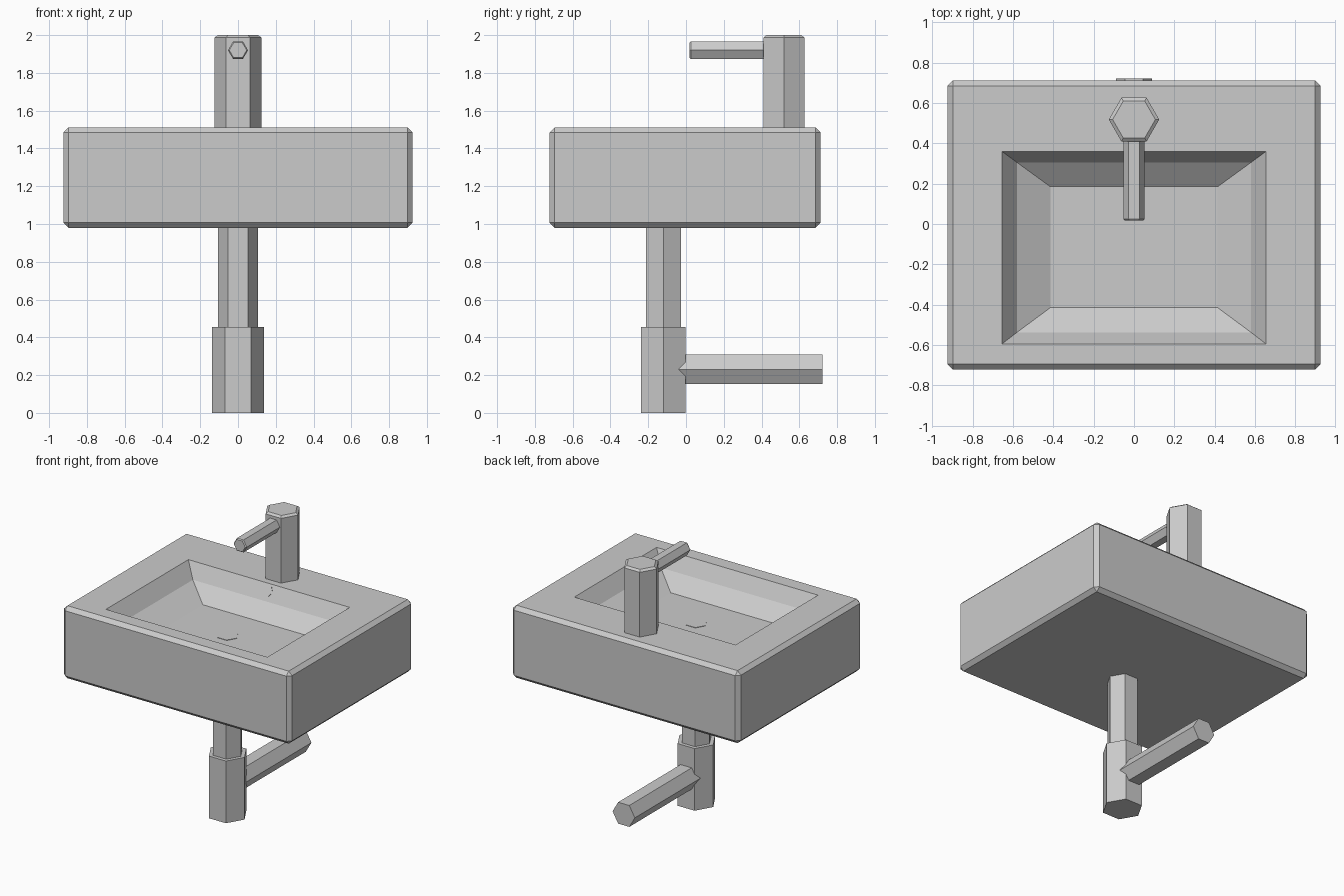
import bpy, bmesh
from math import cos, sin, pi, atan2
from mathutils import Matrix

old = bpy.data.objects.get("Cube")
if old:
    bpy.data.objects.remove(old, do_unlink=True)

# Single plain grey
grey = bpy.data.materials.new("plain_grey")
grey.use_nodes = True
colour = (0.6, 0.6, 0.6, 1)
grey.diffuse_color = colour
grey.node_tree.nodes["Principled BSDF"].inputs["Base Color"].default_value = colour


def finish(name, bm):
    bmesh.ops.recalc_face_normals(bm, faces=bm.faces)
    mesh = bpy.data.meshes.new(name)
    bm.to_mesh(mesh)
    bm.free()
    mesh.materials.append(grey)
    obj = bpy.data.objects.new(name, mesh)
    bpy.context.collection.objects.link(obj)
    return obj


def hex_prism(name, origin, sections, tilt=0.0):
    """Six-sided bar through (distance, radius) sections, tilted about x from +z."""
    bm = bmesh.new()
    rings = [[bm.verts.new((r * cos(i * pi / 3), r * sin(i * pi / 3), d))
              for i in range(6)] for d, r in sections]
    for low, high in zip(rings, rings[1:]):
        for i in range(6):
            j = (i + 1) % 6
            bm.faces.new((low[i], low[j], high[j], high[i]))
    bm.faces.new(rings[0][::-1])
    bm.faces.new(rings[-1])
    bm.transform(Matrix.Translation(origin) @ Matrix.Rotation(tilt, 4, 'X'))
    return finish(name, bm)


# Basin: chamfered block with a two-slope bowl sunk in its top
half_x, front, back, bottom, top = 0.925, -0.722, 0.712, 0.98, 1.512
bm = bmesh.new()
bmesh.ops.create_cube(bm, size=1)
for v in bm.verts:
    v.co = (half_x if v.co.x > 0 else -half_x,
            back if v.co.y > 0 else front,
            top if v.co.z > 0 else bottom)
bmesh.ops.bevel(bm, geom=bm.edges[:], offset=0.027, segments=1, affect='EDGES')
bm.normal_update()
floor = max(bm.faces, key=lambda f: f.calc_center_median().z)
# Each ring: half width, front y, back y, height
bowl_rings = [(0.655, -0.595, 0.36, top),
              (0.58, -0.537, 0.305, top - 0.107),
              (0.415, -0.415, 0.185, top - 0.2)]
for width, y_front, y_back, z in bowl_rings:
    bmesh.ops.inset_individual(bm, faces=[floor], thickness=0.05)
    mid_y = floor.calc_center_median().y
    for v in floor.verts:
        v.co = (width if v.co.x > 0 else -width,
                y_back if v.co.y > mid_y else y_front, z)
finish("basin", bm)

# Drain cover on the bowl floor and overflow cover on the back slope
hex_prism("drain_cover", (0, -0.12, top - 0.2), [(-0.002, 0.075), (0.003, 0.075)])
slope = atan2(0.107, 0.055)
hex_prism("overflow_cover", (0, 0.338, top - 0.043),
          [(-0.002, 0.045), (0.003, 0.045)], slope)

# Tap
hex_prism("tap_body", (0, 0.518, 0),
          [(1.5, 0.125), (1.987, 0.125), (2.0, 0.106)])
hex_prism("tap_spout", (0, 0.45, 1.92),
          [(0, 0.053), (0.424, 0.053), (0.432, 0.046)], pi / 2)

# Waste pipe and trap
hex_prism("down_pipe", (0, -0.12, 0), [(0.44, 0.107), (1.0, 0.107)])
hex_prism("trap_body", (0, -0.12, 0), [(0, 0.137), (0.456, 0.137)])
hex_prism("wall_pipe", (0, -0.1, 0.23), [(0, 0.0905), (0.822, 0.0905)], -pi / 2)
